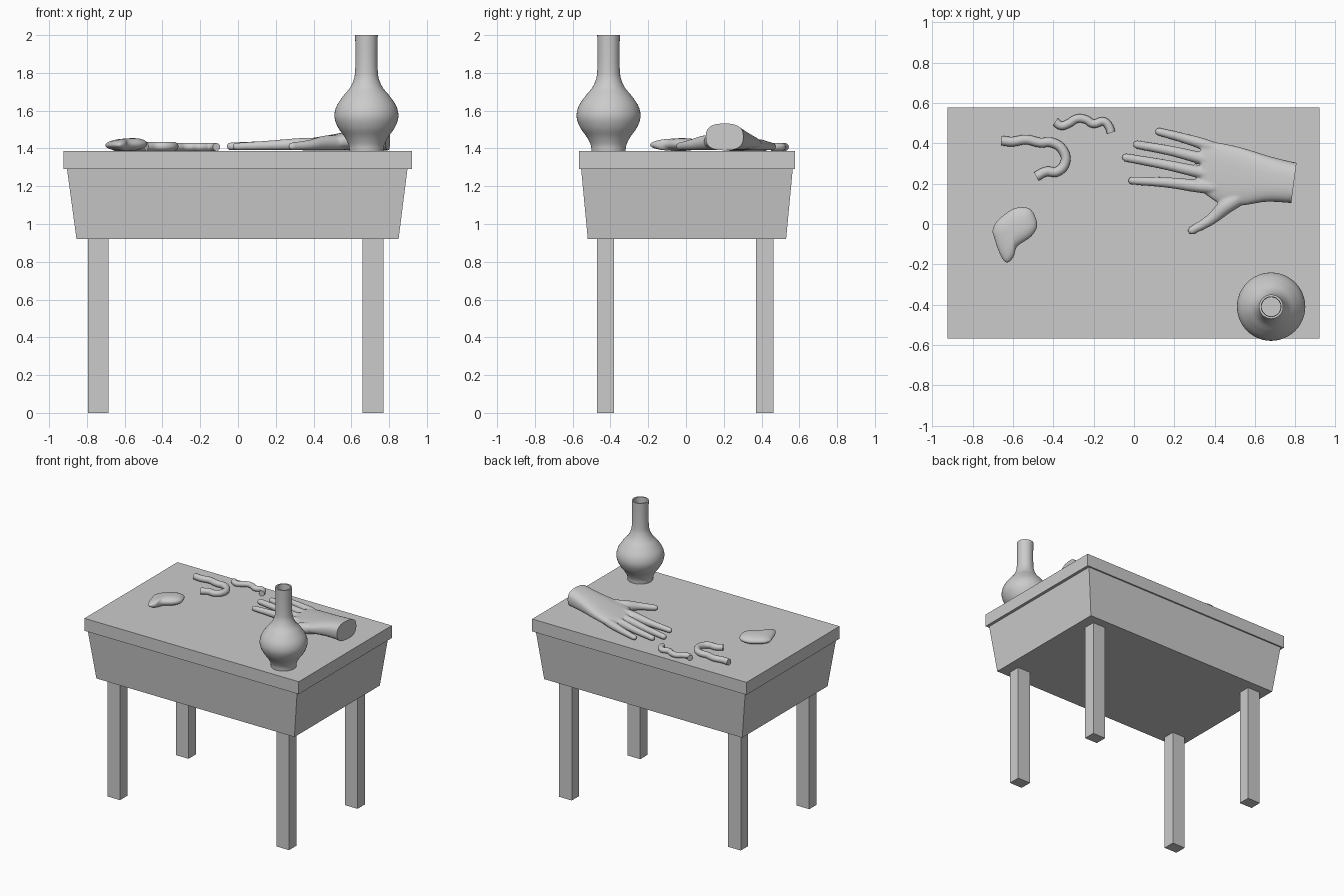
import bpy, bmesh, math
from mathutils import Vector

if "Cube" in bpy.data.objects:
    bpy.data.objects.remove(bpy.data.objects["Cube"])

TOP = 1.387  # table surface height


def px(u, v):
    """Plan-drawing units to table x, y."""
    return Vector(((u - 1134) / 202, (224.5 - v) / 202))


def finish(bm, name, smooth=None):
    bmesh.ops.recalc_face_normals(bm, faces=bm.faces[:])
    me = bpy.data.meshes.new(name)
    bm.to_mesh(me)
    bm.free()
    ob = bpy.data.objects.new(name, me)
    bpy.context.collection.objects.link(ob)
    if smooth:
        shade(ob, smooth)
    return ob


def shade(ob, angle):
    bpy.ops.object.select_all(action='DESELECT')
    ob.select_set(True)
    bpy.context.view_layer.objects.active = ob
    bpy.ops.object.shade_smooth_by_angle(angle=math.radians(angle))


def skin_rings(bm, rings):
    """Bridge closed rings of equal length and cap both ends."""
    vs = [[bm.verts.new(p) for p in r] for r in rings]
    n = len(vs[0])
    for a, b in zip(vs, vs[1:]):
        for i in range(n):
            bm.faces.new((a[i], a[(i + 1) % n], b[(i + 1) % n], b[i]))
    bm.faces.new(vs[0])
    bm.faces.new(vs[-1])


def spline(pts, steps=5):
    """Catmull-Rom interpolation through points."""
    pts = [Vector(p) for p in pts]
    q = [2 * pts[0] - pts[1]] + pts + [2 * pts[-1] - pts[-2]]
    out = []
    for a, b, c, d in zip(q, q[1:], q[2:], q[3:]):
        for k in range(steps):
            t = k / steps
            out.append(0.5 * (2 * b + (c - a) * t + (2 * a - 5 * b + 4 * c - d) * t * t
                              + (3 * b - a - 3 * c + d) * t ** 3))
    return out + [pts[-1]]


def box(name, low, high):
    """Block between two rectangles (x0, x1, y0, y1, z)."""
    bm = bmesh.new()
    skin_rings(bm, [[(x0, y0, z), (x1, y0, z), (x1, y1, z), (x0, y1, z)]
                    for x0, x1, y0, y1, z in (low, high)])
    return finish(bm, name)


# Table
box("table_top", (-.925, .92, -.567, .577, 1.29), (-.925, .92, -.567, .577, TOP))
box("table_body", (-.855, .85, -.52, .53, .92), (-.905, .897, -.555, .565, 1.29))
for sx, x0, x1 in (("left", -.795, -.685), ("right", .66, .77)):
    for sy, y0, y1 in (("front", -.472, -.38), ("back", .37, .462)):
        box(f"{sy}_{sx}_leg", (x0, x1, y0, y1, 0), (x0, x1, y0, y1, .92))

# Vase: lathed profile with an open neck
outer = spline([(.09, TOP), (.095, 1.42), (.115, 1.46), (.15, 1.51), (.169, 1.565), (.16, 1.62),
                (.125, 1.675), (.088, 1.72), (.067, 1.765), (.06, 1.81), (.058, 1.9), (.06, 2.0)])
inner = [Vector((.049, 2.0)), Vector((.047, 1.9)), Vector((.049, 1.8))]
N = 48
bm = bmesh.new()
skin_rings(bm, [[(.68 + p.x * math.cos(i * math.tau / N), -.41 + p.x * math.sin(i * math.tau / N), p.y)
                 for i in range(N)] for p in outer + inner])
finish(bm, "vase", 40)


# Hand: flattened sections for the palm, round ones for the digits
def section(a, b, h, p):
    """Rounded ring spanning plan points a to b, resting on the table."""
    c, d = (a + b) / 2, (b - a) / 2
    ring = []
    for i in range(28):
        t = math.tau * i / 28
        u, w = (math.copysign(abs(f) ** p, f) for f in (math.cos(t), math.sin(t)))
        ring.append((c.x + d.x * u, c.y + d.y * u, TOP + .003 + h * (w + 1) / 2))
    return ring


bm = bmesh.new()
palm = spline([(.865, .297, .84, .10, .148), (.805, .304, .78, .104, .142), (.68, .334, .655, .11, .12),
               (.53, .38, .535, .092, .09), (.41, .405, .43, .10, .07), (.33, .41, .335, .16, .055)])
skin_rings(bm, [section(Vector(s[:2]), Vector(s[2:4]), s[4], .75) for s in palm])
digits = [
    [(1159, 132, .020), (1182, 138, .024), (1205, 145, .029), (1230, 155, .03)],
    [(1126 + 11, 145, .021), (1170, 151, .025), (1203, 159, .03), (1230, 165, .03)],
    [(1126, 158, .021), (1165, 165, .025), (1202, 173, .03), (1230, 178, .03)],
    [(1132, 181, .020), (1168, 183, .026), (1203, 187, .033), (1230, 188, .033)],
    [(1192, 231, .021), (1211, 220, .028), (1227, 206, .039), (1246, 194, .04)],
]
for d in digits:
    path = spline([(*px(u, v), r) for u, v, r in d])
    rings = []
    for i, p in enumerate(path):
        t = (path[min(i + 1, len(path) - 1)] - path[max(i - 1, 0)]).xy.normalized()
        nrm = Vector((-t.y, t.x)) * p.z
        rings.append(section(p.xy + nrm, p.xy - nrm, 2 * p.z, 1))
    skin_rings(bm, rings)
    tip = bmesh.ops.create_uvsphere(bm, u_segments=20, v_segments=12, radius=path[0].z)["verts"]
    bmesh.ops.translate(bm, verts=tip, vec=(*path[0].xy, TOP + .003 + path[0].z))
hand = finish(bm, "hand")

# Fuse the hand parts, soften them, then cut the wrist flat
rm = hand.modifiers.new("fuse", 'REMESH')
rm.mode = 'VOXEL'
rm.voxel_size = .006
sm = hand.modifiers.new("soften", 'SMOOTH')
sm.factor = .5
sm.iterations = 8
dg = bpy.context.evaluated_depsgraph_get()
fused = bpy.data.meshes.new_from_object(hand.evaluated_get(dg))
hand.modifiers.clear()
hand.data = fused
bm = bmesh.new()
bm.from_mesh(fused)
cut = bmesh.ops.bisect_plane(bm, geom=bm.verts[:] + bm.edges[:] + bm.faces[:],
                             plane_co=(.793, .205, 1.4), plane_no=(.991, -.13, 0), clear_outer=True)
bmesh.ops.holes_fill(bm, edges=[e for e in cut["geom_cut"] if isinstance(e, bmesh.types.BMEdge)])
bm.to_mesh(fused)
bm.free()
shade(hand, 50)


# Bent tubes with flat ends
def tube(name, pts, r):
    cu = bpy.data.curves.new(name, 'CURVE')
    cu.dimensions = '3D'
    cu.bevel_depth = r
    cu.bevel_resolution = 5
    cu.use_fill_caps = True
    sp = cu.splines.new('BEZIER')
    sp.resolution_u = 8
    sp.bezier_points.add(len(pts) - 1)
    for b, (u, v) in zip(sp.bezier_points, pts):
        b.co = (*px(u, v), TOP + r)
        b.handle_left_type = b.handle_right_type = 'AUTO'
    ob = bpy.data.objects.new(name, cu)
    bpy.context.collection.objects.link(ob)
    bpy.ops.object.select_all(action='DESELECT')
    ob.select_set(True)
    bpy.context.view_layer.objects.active = ob
    bpy.ops.object.convert(target='MESH')
    shade(bpy.context.object, 50)


tube("hooked_tube", [(1001, 141), (1012, 142), (1026, 140), (1040, 143), (1052, 143), (1063, 151),
                     (1065, 163), (1057, 172), (1046, 172), (1036, 177)], .024)
tube("short_tube", [(1055, 122), (1061, 126), (1068, 124), (1077, 119), (1086, 120), (1093, 124),
                    (1104, 122), (1109, 127), (1111, 133)], .021)

# Lump: pillow grown from its plan outline
plan = [(992, 232), (995, 224), (1003, 216), (1014, 209), (1026, 208), (1033, 213), (1037, 226),
        (1031, 237), (1017, 247), (1013, 258), (1006, 263), (999, 253)]
outline = spline([px(*p) for p in plan + plan[:1]], 4)[:-1]
mid = px(1014, 231)
bm = bmesh.new()
rings = []
for k in range(-8, 9):
    a = math.radians(k * 11)
    ring = []
    for p in outline:
        q = mid + (p - mid) * math.cos(a) ** .8
        h = .066 + .07 * (q.x - mid.x)
        ring.append((q.x, q.y, TOP + h * (math.sin(a) + 1) / 2))
    rings.append(ring)
skin_rings(bm, rings)
finish(bm, "lump", 60)
